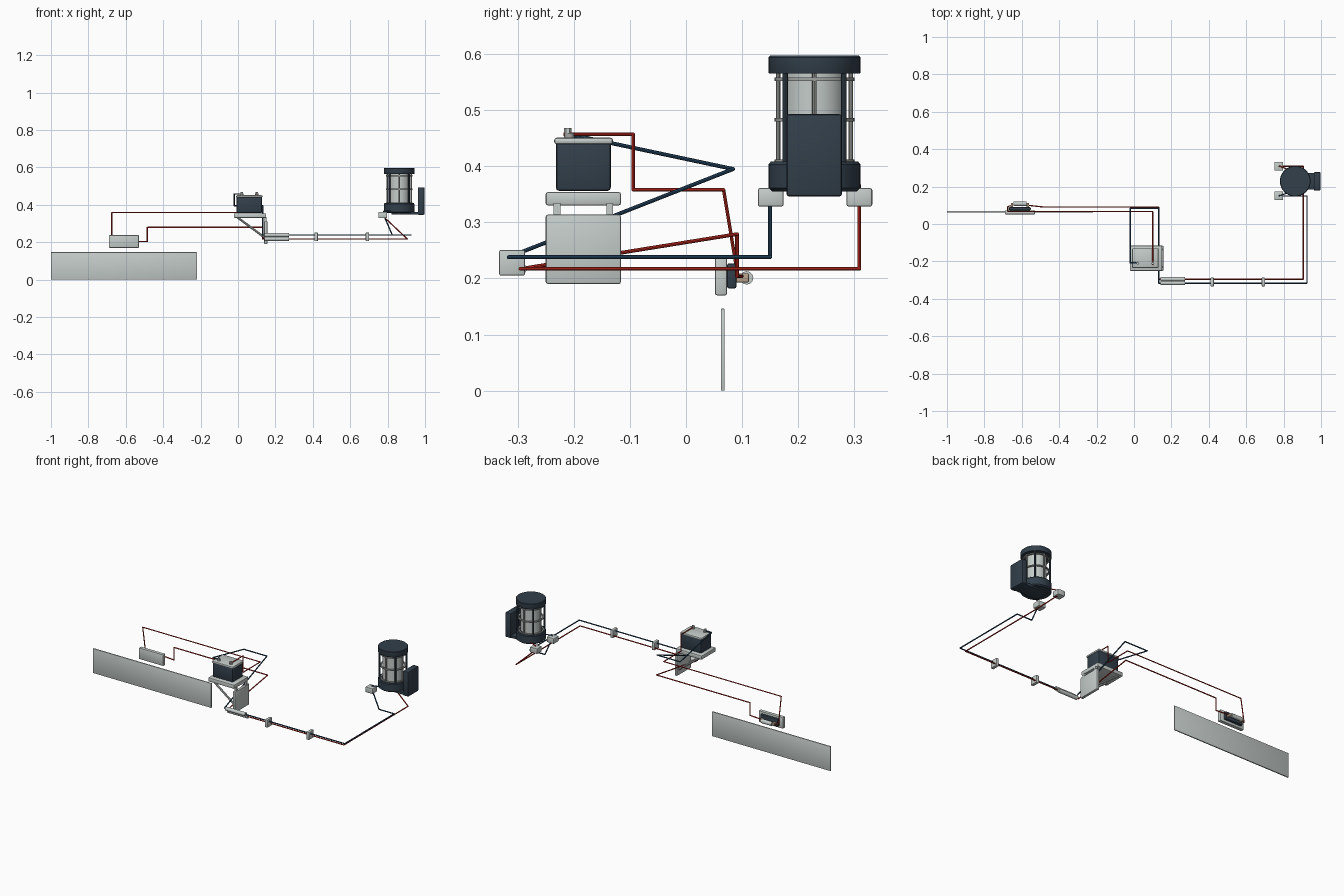
import bpy, bmesh, math
from mathutils import Vector, Matrix

if "Cube" in bpy.data.objects:
    bpy.data.objects.remove(bpy.data.objects["Cube"], do_unlink=True)


def material(name, rgb):
    m = bpy.data.materials.new(name)
    m.use_nodes = True
    m.diffuse_color = (*rgb, 1)
    bsdf = m.node_tree.nodes["Principled BSDF"]
    bsdf.inputs["Base Color"].default_value = (*rgb, 1)
    bsdf.inputs["Roughness"].default_value = 0.6
    return m


LIGHT = material("light grey", (0.56, 0.61, 0.59))
MID = material("mid grey", (0.36, 0.38, 0.36))
DARK = material("dark slate", (0.032, 0.05, 0.07))
BLUE = material("blue cable", (0.018, 0.06, 0.12))
RED = material("red cable", (0.5, 0.022, 0.014))
TAN = material("tan terminal", (0.5, 0.38, 0.27))


def finish(bm, name, mat):
    mesh = bpy.data.meshes.new(name)
    bm.to_mesh(mesh)
    bm.free()
    mesh.materials.append(mat)
    ob = bpy.data.objects.new(name, mesh)
    bpy.context.collection.objects.link(ob)
    bpy.ops.object.select_all(action="DESELECT")
    ob.select_set(True)
    bpy.context.view_layer.objects.active = ob
    bpy.ops.object.shade_smooth_by_angle(angle=math.radians(35))
    return ob


def box(name, mat, x, y, z, bevel=0.0):
    """Box given as (min, max) along each axis, with rounded edges."""
    bm = bmesh.new()
    lo, hi = Vector((x[0], y[0], z[0])), Vector((x[1], y[1], z[1]))
    bmesh.ops.create_cube(bm, size=1, matrix=Matrix.Translation((lo + hi) / 2)
                          @ Matrix.Diagonal((*(hi - lo), 1)))
    if bevel:
        bmesh.ops.bevel(bm, geom=bm.edges[:], offset=bevel, segments=2,
                        profile=0.5, affect="EDGES")
    return finish(bm, name, mat)


def add_rod(bm, a, b, r, sides):
    a, b = Vector(a), Vector(b)
    turn = (b - a).to_track_quat("Z", "Y").to_matrix().to_4x4()
    bmesh.ops.create_cone(bm, cap_ends=True, segments=sides, radius1=r, radius2=r,
                          depth=(b - a).length,
                          matrix=Matrix.Translation((a + b) / 2) @ turn)


def rod(name, mat, a, b, r, sides=12):
    bm = bmesh.new()
    add_rod(bm, a, b, r, sides)
    return finish(bm, name, mat)


def cable(name, mat, points, r):
    """Straight runs joined by ball corners."""
    bm = bmesh.new()
    for a, b in zip(points, points[1:]):
        add_rod(bm, a, b, r, 8)
    for p in points[1:-1]:
        bmesh.ops.create_uvsphere(bm, u_segments=8, v_segments=6, radius=r,
                                  matrix=Matrix.Translation(p))
    return finish(bm, name, mat)


def lathe(name, mat, centre, profile, sides=40):
    """Closed (radius, height) profile spun around the vertical axis."""
    bm = bmesh.new()
    vs = [bm.verts.new((r, 0, z)) for r, z in profile]
    es = [bm.edges.new((vs[i - 1], vs[i])) for i in range(len(vs))]
    bmesh.ops.spin(bm, geom=vs + es, axis=(0, 0, 1), cent=(0, 0, 0),
                   angle=math.tau, steps=sides)
    bmesh.ops.remove_doubles(bm, verts=bm.verts[:], dist=1e-5)
    bmesh.ops.recalc_face_normals(bm, faces=bm.faces[:])
    bmesh.ops.translate(bm, verts=bm.verts[:], vec=centre)
    return finish(bm, name, mat)


# Long flat panel
box("panel", LIGHT, (-1, -0.22), (0.062, 0.069), (0, 0.146), 0.001)

# Fuse holder
box("fuse_plate", LIGHT, (-0.69, -0.53), (0.052, 0.073), (0.17, 0.237), 0.003)
box("fuse_base", DARK, (-0.668, -0.552), (0.073, 0.09), (0.182, 0.227), 0.004)
rod("fuse_body", LIGHT, (-0.645, 0.108, 0.201), (-0.575, 0.108, 0.201), 0.012, 12)
for side in (-1, 1):
    x = -0.61 + side * 0.042
    box("fuse_clip", TAN, (x - 0.006, x + 0.006), (0.088, 0.112), (0.193, 0.209), 0.002)

# Battery shelf: tray, wall plate and diagonal struts
box("shelf_tray", LIGHT, (-0.022, 0.15), (-0.25, -0.116), (0.33, 0.354), 0.004)
box("shelf_wall_plate", LIGHT, (0.14, 0.157), (-0.25, -0.116), (0.19, 0.314), 0.004)
for y in (-0.23, -0.136):
    rod("shelf_strut", LIGHT, (-0.005, y, 0.334), (0.146, y, 0.222), 0.006, 8)
    box("shelf_post", LIGHT, (0.141, 0.153), (y - 0.006, y + 0.006), (0.31, 0.334))

# Battery
box("battery_case", DARK, (-0.007, 0.128), (-0.232, -0.134), (0.356, 0.444), 0.006)
box("battery_lid", LIGHT, (-0.01, 0.131), (-0.235, -0.13), (0.439, 0.451), 0.005)
for x in (0.02, 0.1):
    rod("battery_post", MID, (x, -0.208, 0.449), (x, -0.208, 0.459), 0.009)
    rod("battery_nut", LIGHT, (x, -0.211, 0.459), (x, -0.211, 0.468), 0.0065, 6)

# Pump body
PX, PY = 0.862, 0.229
C = (PX, PY, 0)
lathe("pump_top_cap", DARK, C, [(0, 0.565), (0.081, 0.565), (0.082, 0.567),
                                (0.082, 0.594), (0.079, 0.597), (0, 0.597)])
lathe("pump_base", DARK, C, [(0, 0.355), (0.075, 0.355), (0.082, 0.361),
                             (0.082, 0.403), (0.078, 0.408), (0, 0.408)])
lathe("pump_core", LIGHT, C, [(0, 0.4), (0.056, 0.4), (0.056, 0.57), (0, 0.57)])
for z in (0.409, 0.483, 0.555):
    lathe("cage_ring", MID, C, [(0.062, z - 0.003), (0.071, z - 0.003),
                                (0.071, z + 0.003), (0.062, z + 0.003)])
for k in range(8):
    a = k * math.pi / 4
    heavy = k % 2
    rad = 0.074 if heavy else 0.065
    x, y = PX + rad * math.cos(a), PY + rad * math.sin(a)
    rod("cage_bar" if heavy else "cage_rod", DARK if heavy else MID,
        (x, y, 0.4), (x, y, 0.57), 0.005 if heavy else 0.004, 8)

# Control pack on the side of the pump
box("control_pack", DARK, (0.962, 0.997), (0.179, 0.278), (0.346, 0.493), 0.005)
box("control_pack_bracket", DARK, (0.82, 0.97), (0.184, 0.273), (0.347, 0.362), 0.002)

# Connector boxes, cables leave from their undersides
for y, mat in ((0.151, BLUE), (0.309, RED)):
    box("connector_box", LIGHT, (0.75, 0.797), (y - 0.023, y + 0.023), (0.328, 0.361), 0.004)
    inner = PY + (y - PY) * 0.8
    cable("connector_lead", mat, [(0.775, y, 0.358), (0.78, y, 0.366), (0.82, inner, 0.366)], 0.003)

# Main cables: pump to battery and fuse holder
BY, BZ, RY, RZ = -0.316, 0.238, -0.295, 0.217
cable("blue_main_cable", BLUE, [
    (0.785, 0.15, 0.33), (0.825, 0.15, BZ), (0.925, 0.15, BZ), (0.925, BY, BZ),
    (0.132, BY, BZ), (0.132, 0.084, 0.395), (-0.02, 0.084, 0.395),
    (-0.02, -0.208, 0.457), (0.02, -0.208, 0.457)], 0.0035)
cable("red_main_cable", RED, [
    (0.785, 0.309, 0.33), (0.905, 0.309, RZ), (0.905, RY, RZ), (0.132, RY, RZ),
    (0.132, 0.091, 0.279), (-0.485, 0.091, 0.279), (-0.485, 0.091, 0.204),
    (-0.568, 0.1, 0.204)], 0.0033)
cable("red_battery_cable", RED, [
    (0.1, -0.218, 0.457), (0.1, -0.094, 0.457), (0.1, -0.094, 0.358),
    (0.1, 0.067, 0.358), (-0.675, 0.067, 0.358), (-0.675, 0.093, 0.201),
    (-0.652, 0.1, 0.201)], 0.003)

# Cable sleeves and clips
for y, z in ((BY, BZ), (RY, RZ)):
    rod("cable_sleeve", LIGHT, (0.142, y, z), (0.273, y, z), 0.011, 16)
for x in (0.418, 0.692):
    box("cable_clip", LIGHT, (x - 0.009, x + 0.009), (-0.333, -0.287), (0.205, 0.251), 0.003)
